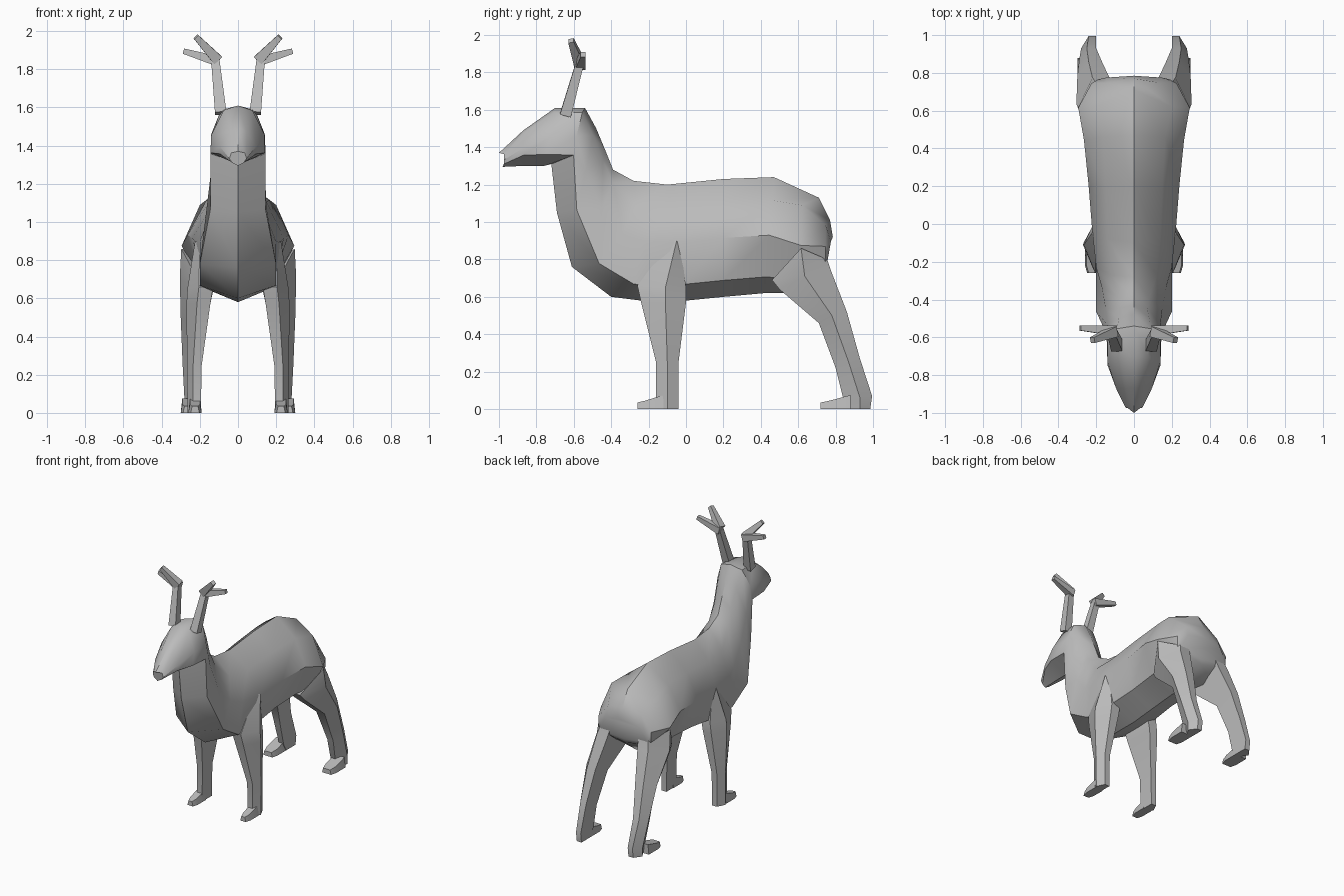
import bpy, bmesh, math
from mathutils import Vector

if "Cube" in bpy.data.objects:
    bpy.data.objects.remove(bpy.data.objects["Cube"], do_unlink=True)

grey = bpy.data.materials.new("plain grey")
grey.use_nodes = True
GREY = (0.5, 0.5, 0.5, 1)
grey.diffuse_color = GREY
grey.node_tree.nodes["Principled BSDF"].inputs["Base Color"].default_value = GREY


def loft(name, rings, smooth_angle=30):
    """Skin a series of equal-length closed rings, capping both ends."""
    bm = bmesh.new()
    loops = [[bm.verts.new(p) for p in ring] for ring in rings]
    count = len(loops[0])
    for a, b in zip(loops, loops[1:]):
        for i in range(count):
            j = (i + 1) % count
            bm.faces.new((a[i], a[j], b[j], b[i]))
    bm.faces.new(loops[0])
    bm.faces.new(loops[-1])
    bmesh.ops.recalc_face_normals(bm, faces=bm.faces)
    mesh = bpy.data.meshes.new(name)
    bm.to_mesh(mesh)
    bm.free()
    mesh.materials.append(grey)
    obj = bpy.data.objects.new(name, mesh)
    bpy.context.collection.objects.link(obj)
    bpy.ops.object.select_all(action="DESELECT")
    obj.select_set(True)
    bpy.context.view_layer.objects.active = obj
    bpy.ops.object.shade_smooth_by_angle(angle=math.radians(smooth_angle))
    return obj


def body_ring(top, bottom, widths, levels=(0.2, 0.86), bows=(0, 0)):
    """Eight-sided section between a top and a bottom point on the midline.
    Levels place the upper and lower side points; bows push them along y."""
    top, bottom = Vector((0, *top)), Vector((0, *bottom))
    fractions = (levels[0], 0.5, levels[1])
    shifts = (bows[0], sum(bows) / 2, bows[1])
    side = []
    for width, fraction, shift in zip(widths, fractions, shifts):
        point = top.lerp(bottom, fraction)
        side.append(Vector((width, point.y + shift, point.z)))
    other = [Vector((-p.x, p.y, p.z)) for p in reversed(side)]
    return [top, *side, bottom, *other]


def leg_ring(side, front, ridge, back, inner, corner, outer):
    """Five-sided section with a ridge down the outside."""
    outline = ((inner, front), (corner, front), (outer, ridge), (corner, back), (inner, back))
    return [(side * x, y, z) for x, (y, z) in outline]


def prong(name, start, end, r0, r1, side):
    """Tapered four-sided branch; its ends have their own radii."""
    start, end = Vector(start), Vector(end)
    axis = (end - start).normalized()
    u = axis.cross(Vector((0, 1, 0))).normalized()
    v = axis.cross(u)
    rings = []
    for centre, r in ((start, r0), (end, r1)):
        corners = [centre + r * (a * u + b * v)
                   for a, b in ((-1, -1), (1, -1), (1, 1), (-1, 1))]
        rings.append([(side * p.x, p.y, p.z) for p in corners])
    loft(name, rings)


# Torso, neck and head as one skin, from rump to muzzle
torso = [
    ((0.785, 0.92), (0.75, 0.76), (0.15, 0.19, 0.20), (0.15, 0.86), (-0.005, 0)),
    ((0.77, 1.01), (0.74, 0.73), (0.14, 0.225, 0.22), (0.1, 0.86), (-0.02, 0)),
    ((0.71, 1.13), (0.60, 0.62), (0.20, 0.295, 0.20), (0.08, 0.86), (-0.08, 0)),
    ((0.47, 1.24), (0.42, 0.62), (0.165, 0.265, 0.19)),
    ((0.20, 1.23), (0.20, 0.60), (0.15, 0.24, 0.18)),
    ((-0.10, 1.20), (0.00, 0.58), (0.14, 0.22, 0.19)),
    ((-0.28, 1.22), (-0.24, 0.58), (0.12, 0.20, 0.20), (0.2, 0.87), (0, 0.06)),
    ((-0.39, 1.28), (-0.40, 0.60), (0.08, 0.17, 0.20), (0.1, 0.90), (0, 0.12)),
    ((-0.43, 1.38), (-0.61, 0.76), (0.07, 0.15, 0.20), (0.08, 0.97), (0, 0.14)),
]
neck_and_head = [
    ((-0.48, 1.50), (-0.69, 1.05), (0.08, 0.14, 0.145), (0.08, 0.97), (0, 0.10)),
    ((-0.54, 1.61), (-0.72, 1.31), (0.09, 0.14, 0.145), (0.08, 0.84), (0, 0.09)),
    ((-0.70, 1.61), (-0.76, 1.30), (0.075, 0.14, 0.14), (0.08, 0.8)),
    ((-0.87, 1.49), (-0.87, 1.30), (0.045, 0.095, 0.095), (0.08, 0.7)),
    ((-1.00, 1.37), (-0.98, 1.295), (0.035, 0.045, 0.03), (0.1, 0.8), (0.025, 0.01)),
]
loft("body", [body_ring(*s) for s in torso + neck_and_head], 38)

# Leg sections: front, ridge and back points, then inner, corner and ridge x
front_leg = [
    ((-0.08, 0.90), (-0.05, 0.90), (-0.03, 0.88), 0.15, 0.20, 0.225),
    ((-0.26, 0.66), (-0.11, 0.65), (0.00, 0.65), 0.13, 0.205, 0.265),
    ((-0.24, 0.57), (-0.11, 0.57), (0.00, 0.57), 0.145, 0.215, 0.27),
    ((-0.16, 0.25), (-0.10, 0.25), (-0.04, 0.25), 0.19, 0.235, 0.267),
    ((-0.16, 0.00), (-0.10, 0.00), (-0.04, 0.00), 0.195, 0.235, 0.265),
]
hind_leg = [
    ((0.46, 0.69), (0.615, 0.86), (0.755, 0.80), 0.12, 0.205, 0.297),
    ((0.50, 0.64), (0.635, 0.71), (0.775, 0.74), 0.13, 0.22, 0.305),
    ((0.71, 0.46), (0.78, 0.50), (0.86, 0.52), 0.17, 0.24, 0.30),
    ((0.80, 0.22), (0.87, 0.25), (0.93, 0.27), 0.20, 0.25, 0.29),
    ((0.84, 0.06), (0.93, 0.06), (0.995, 0.07), 0.20, 0.24, 0.28),
    ((0.87, 0.00), (0.93, 0.00), (0.985, 0.00), 0.20, 0.24, 0.28),
]


def hoof(name, side, toe, heel, inner, outer):
    """Wedge whose top slopes down to the toe, narrowing slightly in front."""
    rings = []
    for t, inset, height in ((0, 0.012, 0.035), (0.3, 0, 0.045), (1, 0, 0.075)):
        y = toe + (heel - toe) * t
        low, high = inner + inset, outer - inset
        rings.append([(side * x, y, z) for x, z in
                      ((low, 0), (high, 0), (high - 0.008, height), (low + 0.008, height))])
    loft(name, rings)


for label, side in (("left", 1), ("right", -1)):
    loft(label + "_front_leg", [leg_ring(side, *s) for s in front_leg])
    loft(label + "_hind_leg", [leg_ring(side, *s) for s in hind_leg])
    hoof(label + "_front_hoof", side, -0.26, -0.12, 0.19, 0.26)
    hoof(label + "_hind_hoof", side, 0.72, 0.88, 0.20, 0.30)

    # Antlers: one beam forking into two tines
    fork = (0.118, -0.57, 1.84)
    prong(label + "_antler_beam", (0.09, -0.645, 1.57), fork, 0.03, 0.022, side)
    prong(label + "_outer_tine", (0.10, -0.565, 1.84), (0.285, -0.55, 1.895), 0.027, 0.014, side)
    prong(label + "_upper_tine", (0.108, -0.57, 1.85), (0.22, -0.615, 1.97), 0.028, 0.015, side)
